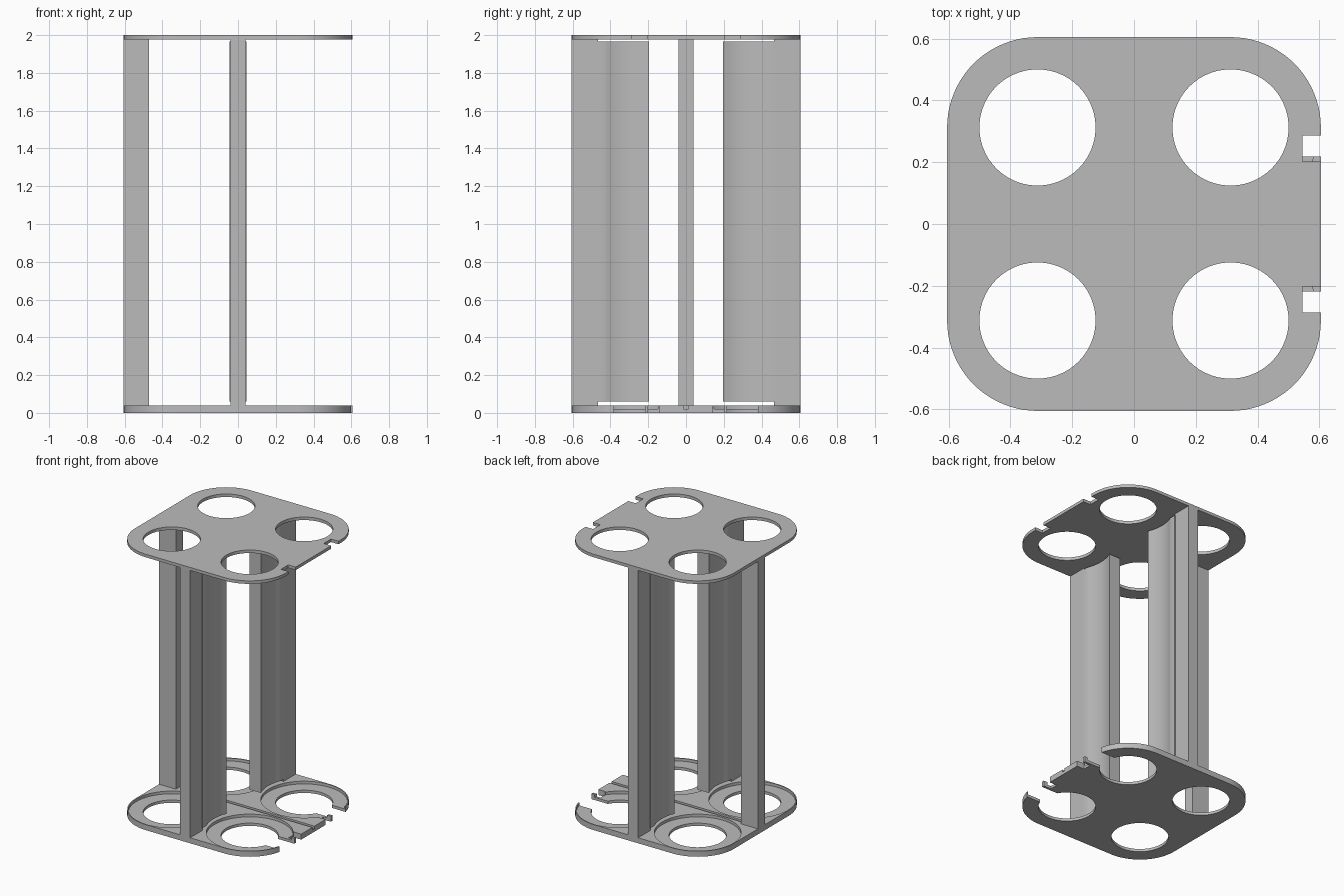
import bpy, bmesh, math

if "Cube" in bpy.data.objects:
    bpy.data.objects.remove(bpy.data.objects["Cube"], do_unlink=True)

HALF = 0.605      # half width of the plates
C = 0.3125        # hole centre offset
HOLE_R = 0.188
SEAT_R = 0.285
BASE_H = 0.04
TOP_Z = 1.978

grey = bpy.data.materials.new("light_grey")
grey.use_nodes = True
grey.diffuse_color = (0.5, 0.5, 0.5, 1)
grey.node_tree.nodes["Principled BSDF"].inputs["Base Color"].default_value = (0.5, 0.5, 0.5, 1)


def prism(name, outline, z0, z1):
    """Extrude a flat outline from z0 up to z1."""
    bm = bmesh.new()
    face = bm.faces.new([bm.verts.new((x, y, z0)) for x, y in outline])
    top = bmesh.ops.extrude_face_region(bm, geom=[face])["geom"]
    verts = [g for g in top if isinstance(g, bmesh.types.BMVert)]
    bmesh.ops.translate(bm, verts=verts, vec=(0, 0, z1 - z0))
    bmesh.ops.recalc_face_normals(bm, faces=bm.faces)
    mesh = bpy.data.meshes.new(name)
    bm.to_mesh(mesh)
    bm.free()
    mesh.materials.append(grey)
    obj = bpy.data.objects.new(name, mesh)
    bpy.context.collection.objects.link(obj)
    return obj


def arc(cx, cy, r, a0, a1, n):
    return [(cx + r * math.cos(math.radians(a0 + (a1 - a0) * i / n)),
             cy + r * math.sin(math.radians(a0 + (a1 - a0) * i / n))) for i in range(n + 1)]


def circle(cx, cy, r):
    return arc(cx, cy, r, 0, 360, 80)[:-1]


def rect(x0, x1, y0, y1):
    y0, y1 = sorted((y0, y1))
    return [(x0, y0), (x1, y0), (x1, y1), (x0, y1)]


def activate(obj):
    bpy.ops.object.select_all(action="DESELECT")
    obj.select_set(True)
    bpy.context.view_layer.objects.active = obj


def cut(obj, outline, z0, z1):
    cutter = prism("cutter", outline, z0, z1)
    cutter.hide_render = True
    mod = obj.modifiers.new("cut", "BOOLEAN")
    mod.operation = "DIFFERENCE"
    mod.solver = "EXACT"
    mod.object = cutter
    activate(obj)
    bpy.ops.object.modifier_apply(modifier=mod.name)
    bpy.data.objects.remove(cutter, do_unlink=True)


def smooth(obj):
    activate(obj)
    bpy.ops.object.shade_smooth_by_angle(angle=math.radians(30))


# Rounded square shared by both plates
r = HALF - C
plate = []
for cx, cy, a in ((C, C, 0), (-C, C, 90), (-C, -C, 180), (C, -C, 270)):
    plate += arc(cx, cy, r, a, a + 90, 20)

top_plate = prism("top_plate", plate, TOP_Z, 2.0)
base_plate = prism("base_plate", plate, 0, BASE_H)

# Four round openings, with a shallow seat around each in the base
for sx in (-1, 1):
    for sy in (-1, 1):
        cut(top_plate, circle(sx * C, sy * C, HOLE_R), 1.9, 2.1)
        cut(base_plate, circle(sx * C, sy * C, SEAT_R), 0.02, 0.1)
        cut(base_plate, circle(sx * C, sy * C, HOLE_R), -0.1, 0.1)

# Notches and open slots along the left edge
for s in (-1, 1):
    cut(top_plate, rect(0.545, 0.7, s * 0.203, s * 0.287), 1.9, 2.1)
    cut(base_plate, rect(0.545, 0.7, s * 0.14, s * 0.2), -0.1, 0.1)
    cut(base_plate, rect(C, 0.7, s * 0.218, s * 0.38), -0.1, 0.1)

# Shallow groove along the middle of the base
cut(base_plate, rect(-0.46, 0.7, -0.012, 0.012), 0.02, 0.1)
smooth(top_plate)
smooth(base_plate)

# Three upright posts
prism("right_post", rect(-HALF, -0.47, -0.04, 0.04), 0.02, TOP_Z + 0.01)
for s, side in ((-1, "front"), (1, "back")):
    prism(side + "_post", rect(-0.04, 0.04, s * 0.465, s * HALF), 0.02, TOP_Z + 0.01)

    # Divider with hollowed sides, reaching in between the openings
    half = [(0.045, 0.47)]
    for i in range(17):
        y = 0.43 - 0.233 * i / 16
        half.append((min(0.045, C - math.sqrt(0.29 ** 2 - (y - C) ** 2)), y))
    outline = half + [(-x, y) for x, y in reversed(half)]
    smooth(prism(side + "_divider", [(x, s * y) for x, y in outline], 0.06, 1.965))
